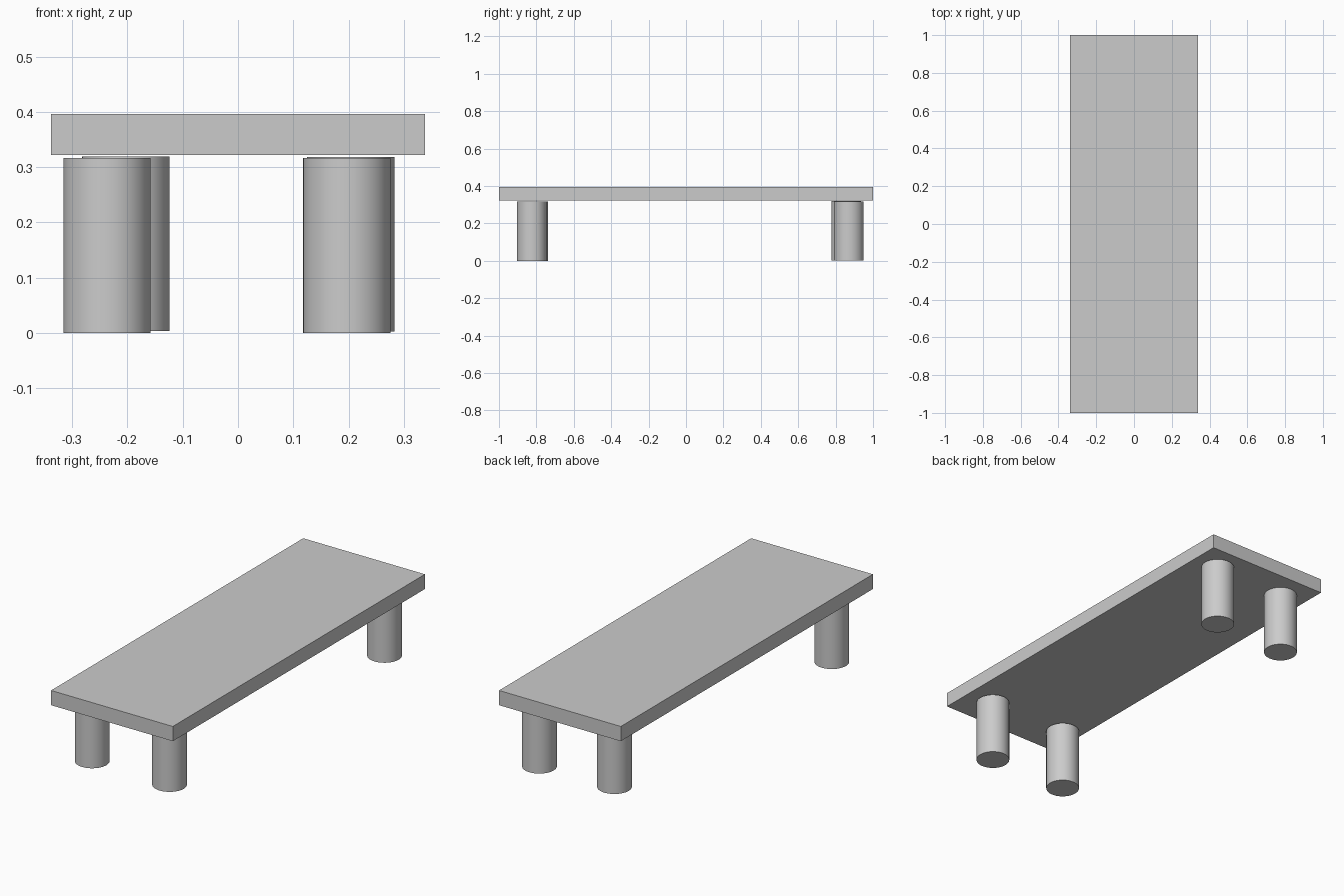
import bpy

if "Cube" in bpy.data.objects:
    bpy.data.objects.remove(bpy.data.objects["Cube"])


def box(name, size, centre):
    bpy.ops.mesh.primitive_cube_add(size=1, location=centre)
    ob = bpy.context.object
    ob.name = name
    ob.scale = size
    bpy.ops.object.transform_apply(location=False, rotation=False, scale=True)


def leg(name, x, y, z):
    height = 0.316
    bpy.ops.mesh.primitive_cylinder_add(vertices=64, radius=0.079, depth=height,
                                        location=(x, y, z + height / 2))
    bpy.context.object.name = name
    bpy.ops.object.shade_smooth_by_angle()


# Flat slab top
box("bench_top", (0.676, 2.0, 0.074), (0, 0, 0.359))

# Four round legs, slightly irregularly placed
for name, x, y, z in (
    ("front_left_leg", -0.237, -0.818, 0.001),
    ("front_right_leg", 0.197, -0.824, 0.001),
    ("back_left_leg", -0.203, 0.857, 0.003),
    ("back_right_leg", 0.204, 0.871, 0.002),
):
    leg(name, x, y, z)

# Rest the lowest legs on the floor
for ob in bpy.context.scene.objects:
    if ob.name.startswith("front") and ob.name.endswith("leg"):
        ob.location.z -= 0.001
        ob.scale.z = 1.003
